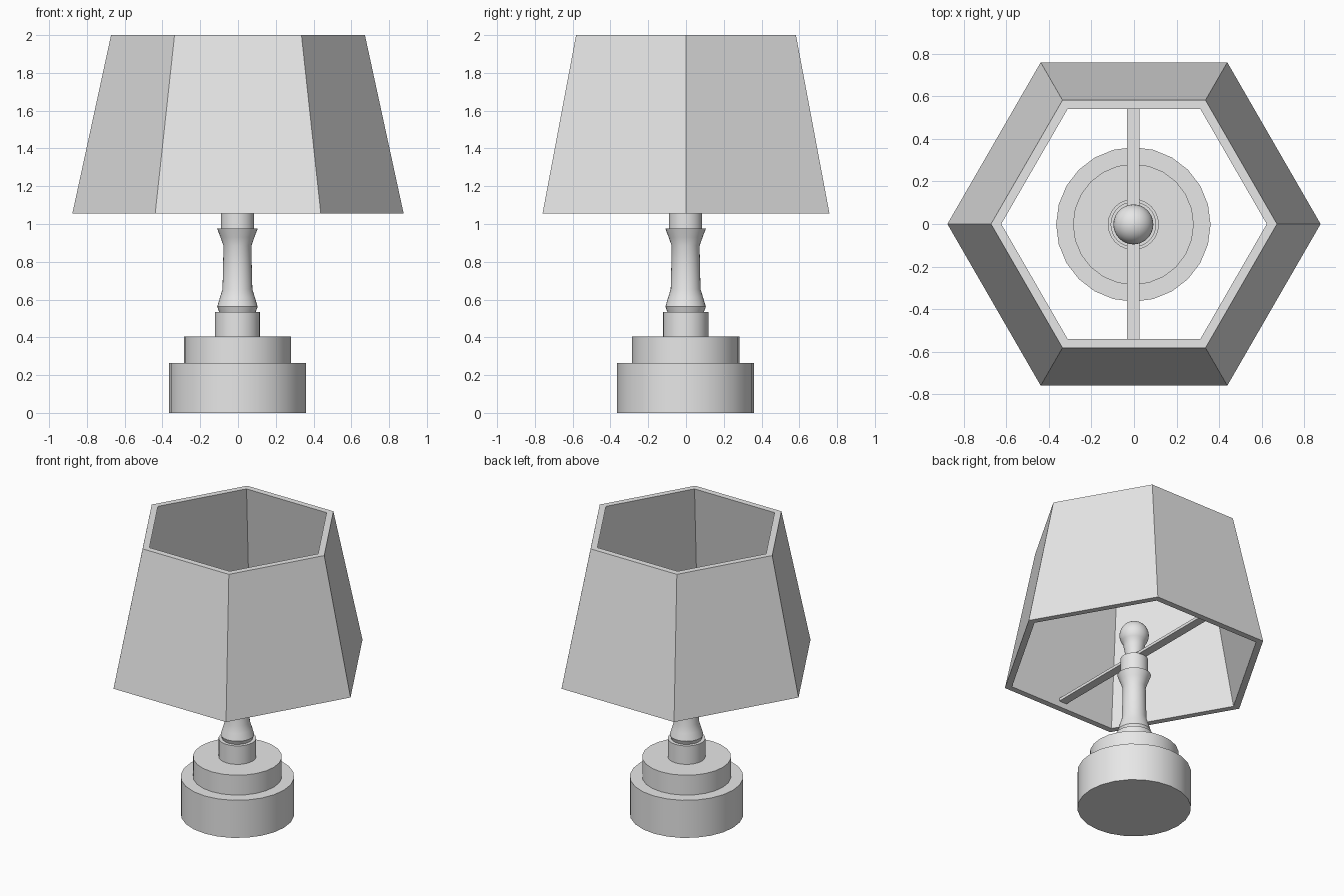
import bpy, bmesh, math

cube = bpy.data.objects.get("Cube")
if cube:
    bpy.data.objects.remove(cube, do_unlink=True)

GREY = (0.8, 0.8, 0.8, 1.0)
mat = bpy.data.materials.new("plain grey")
mat.use_nodes = True
mat.diffuse_color = GREY
mat.node_tree.nodes["Principled BSDF"].inputs["Base Color"].default_value = GREY

CENTRE = (-0.003, -0.002, 0)  # the stand sits slightly off the shade's axis


def finish(bm, name, smooth=True, location=(0, 0, 0)):
    bmesh.ops.recalc_face_normals(bm, faces=bm.faces)
    mesh = bpy.data.meshes.new(name)
    bm.to_mesh(mesh)
    bm.free()
    mesh.materials.append(mat)
    obj = bpy.data.objects.new(name, mesh)
    obj.location = location
    bpy.context.collection.objects.link(obj)
    if smooth:
        bpy.ops.object.select_all(action="DESELECT")
        obj.select_set(True)
        bpy.context.view_layer.objects.active = obj
        bpy.ops.object.shade_smooth_by_angle(angle=math.radians(30))
    return obj


def make_rings(bm, profile, sides):
    """One ring of vertices for each (radius, height) in the profile."""
    return [[bm.verts.new((r * math.cos(math.tau * i / sides),
                           r * math.sin(math.tau * i / sides), z))
             for i in range(sides)] for r, z in profile]


def bridge(bm, a, b):
    n = len(a)
    for i in range(n):
        j = (i + 1) % n
        bm.faces.new((a[i], a[j], b[j], b[i]))


def turned(name, profile, sides=24):
    """A solid of revolution with flat end caps."""
    bm = bmesh.new()
    rings = make_rings(bm, profile, sides)
    for a, b in zip(rings, rings[1:]):
        bridge(bm, a, b)
    bm.faces.new(rings[0])
    bm.faces.new(rings[-1])
    return finish(bm, name, location=CENTRE)


# Stepped base
turned("base_lower_tier", [(0.363, 0), (0.363, 0.265)])
turned("base_upper_tier", [(0.284, 0.265), (0.284, 0.405)])
turned("stem_foot", [(0.12, 0.405), (0.12, 0.535)])

# Waisted stem and socket
turned("stem", [(0.097, 0.535), (0.107, 0.562), (0.093, 0.61), (0.079, 0.655),
                (0.076, 0.77), (0.074, 0.885), (0.09, 0.93), (0.107, 0.975)], 32)
turned("bulb_socket", [(0.088, 0.975), (0.088, 1.095)], 32)

# Bulb: a narrow neck flowing into a sphere
R, MID = 0.094, 1.27
bulb = [(0.055, 1.09), (0.057, 1.13), (0.066, 1.18)]
for k in range(13):
    t = math.radians(-40 + 129 * k / 12)
    bulb.append((R * math.cos(t), MID + R * math.sin(t)))
turned("bulb", bulb, 32)

# Hexagonal shade with wall thickness, open at both ends
bm = bmesh.new()
loops = make_rings(bm, [(0.877, 1.055), (0.672, 2.0), (0.624, 2.0), (0.829, 1.055)], 6)
for k in range(4):
    bridge(bm, loops[k], loops[(k + 1) % 4])
finish(bm, "lamp_shade", smooth=False)

# Flat bar that carries the shade
bm = bmesh.new()
bmesh.ops.create_cube(bm, size=1)
bmesh.ops.scale(bm, vec=(0.06, 1.42, 0.02), verts=bm.verts)
finish(bm, "shade_support_bar", smooth=False, location=(-0.003, 0, 1.1))
